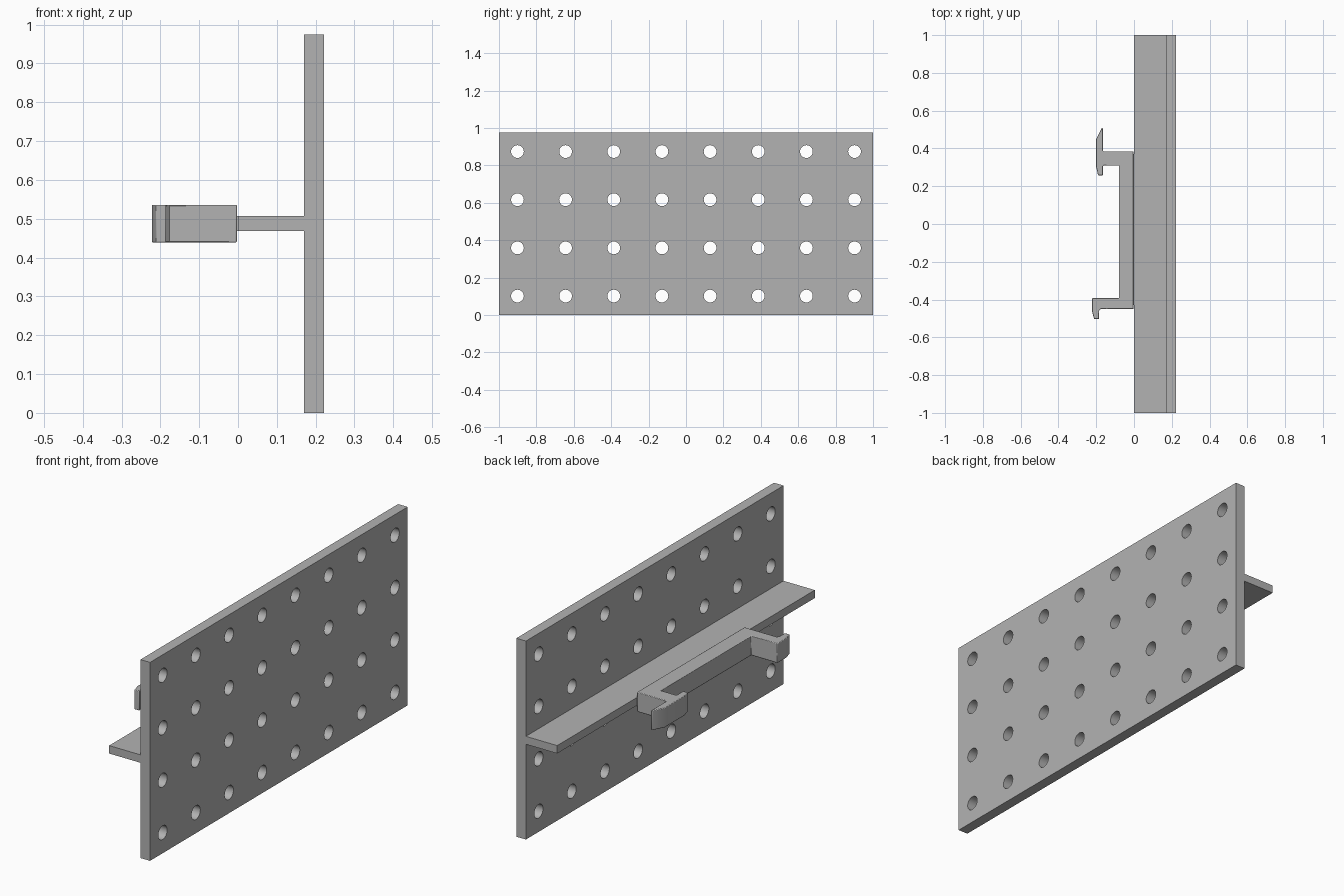
import bpy, bmesh, math
from mathutils import Matrix

cube = bpy.data.objects.get("Cube")
if cube:
    bpy.data.objects.remove(cube, do_unlink=True)

grey = bpy.data.materials.new("plain grey")
grey.use_nodes = True
colour = (0.45, 0.45, 0.45, 1)
grey.diffuse_color = colour
grey.node_tree.nodes["Principled BSDF"].inputs["Base Color"].default_value = colour

MID_Z = 0.4875


def add_object(name, bm):
    mesh = bpy.data.meshes.new(name)
    bmesh.ops.recalc_face_normals(bm, faces=bm.faces)
    bm.to_mesh(mesh)
    bm.free()
    mesh.materials.append(grey)
    obj = bpy.data.objects.new(name, mesh)
    bpy.context.collection.objects.link(obj)
    return obj


def box(name, x0, x1, z0, z1):
    bm = bmesh.new()
    place = Matrix.Translation(((x0 + x1) / 2, 0, (z0 + z1) / 2))
    size = Matrix.Diagonal((x1 - x0, 2, z1 - z0, 1))
    bmesh.ops.create_cube(bm, size=1, matrix=place @ size)
    return add_object(name, bm)


def smooth(obj):
    bpy.ops.object.select_all(action="DESELECT")
    obj.select_set(True)
    bpy.context.view_layer.objects.active = obj
    bpy.ops.object.shade_smooth_by_angle(angle=math.radians(30))


# Upright plate with a grid of round holes
plate = box("back_plate", 0.17, 0.222, 0, 2 * MID_Z)
pitch = 0.2575
bm = bmesh.new()
for row in range(4):
    for col in range(8):
        place = Matrix.Translation((0.196, (col - 3.5) * pitch, MID_Z + (row - 1.5) * pitch))
        bmesh.ops.create_cone(bm, cap_ends=True, segments=32, radius1=0.034, radius2=0.034,
                              depth=0.2, matrix=place @ Matrix.Rotation(math.pi / 2, 4, "Y"))
cutter = add_object("hole_cutter", bm)
cut = plate.modifiers.new("holes", "BOOLEAN")
cut.object = cutter
cut.operation = "DIFFERENCE"
cut.solver = "EXACT"
bpy.ops.object.select_all(action="DESELECT")
plate.select_set(True)
bpy.context.view_layer.objects.active = plate
bpy.ops.object.modifier_apply(modifier=cut.name)
bpy.data.objects.remove(cutter, do_unlink=True)
smooth(plate)

# Long flat rib behind the plate
box("rib", 0, 0.17, MID_Z - 0.0195, MID_Z + 0.0195)

# Snap clip: plan outline with a double hook at one end, a single hook at the other
outline = [
    (-0.003, -0.45), (-0.003, 0.385), (-0.16, 0.385), (-0.165, 0.39),
    (-0.165, 0.508), (-0.171, 0.508), (-0.2, 0.45), (-0.2, 0.3),
    (-0.19, 0.258), (-0.165, 0.258), (-0.165, 0.305), (-0.16, 0.31),
    (-0.08, 0.31), (-0.08, -0.393), (-0.222, -0.393), (-0.222, -0.463),
    (-0.211, -0.503), (-0.185, -0.503), (-0.185, -0.458), (-0.177, -0.45),
]
bm = bmesh.new()
base = bm.faces.new([bm.verts.new((x, y, MID_Z - 0.0485)) for x, y in outline])
extruded = bmesh.ops.extrude_face_region(bm, geom=[base])["geom"]
bmesh.ops.translate(bm, vec=(0, 0, 0.097),
                    verts=[v for v in extruded if isinstance(v, bmesh.types.BMVert)])
clip = add_object("snap_clip", bm)
bevel = clip.modifiers.new("rounded_edges", "BEVEL")
bevel.width = 0.004
bevel.segments = 2
bevel.limit_method = "ANGLE"
bevel.angle_limit = math.radians(50)
smooth(clip)

# Thin web joining the clip to the rib
web = box("clip_joint", -0.006, 0.001, MID_Z - 0.0195, MID_Z + 0.0195)
web.scale.y = 0.4
web.location.y = -0.03
